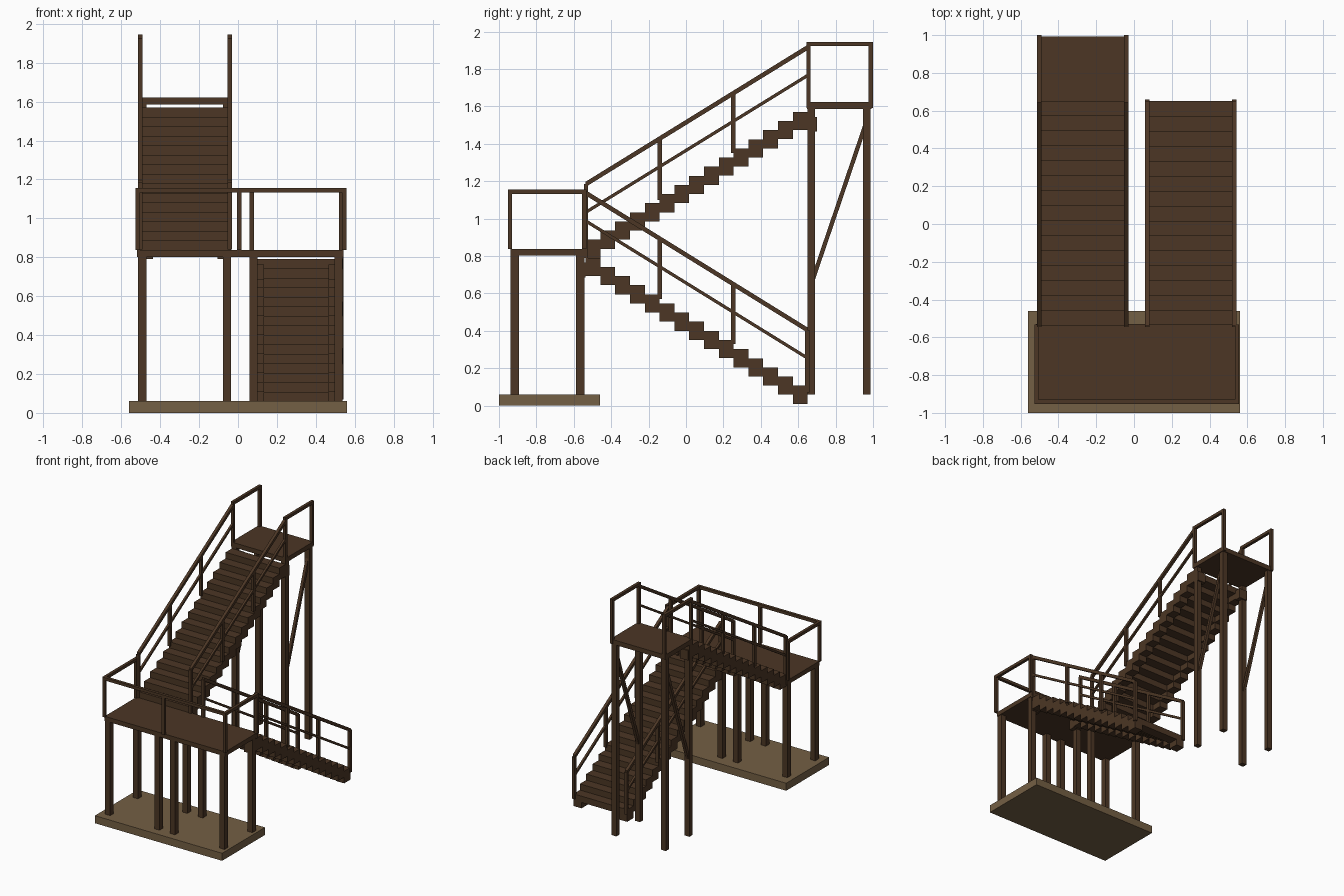
import bpy, bmesh

if "Cube" in bpy.data.objects:
    bpy.data.objects.remove(bpy.data.objects["Cube"])

def material(name, rgb):
    m = bpy.data.materials.new(name)
    m.diffuse_color = (*rgb, 1)
    m.use_nodes = True
    m.node_tree.nodes["Principled BSDF"].inputs["Base Color"].default_value = m.diffuse_color
    return m

WOOD = material("dark brown wood", (0.072, 0.037, 0.018))
SLAB = material("tan slab", (0.175, 0.115, 0.058))

def make(name, parts, mat=WOOD):
    """Each part is (x0, x1, side profile of (y, z) points), extruded along x."""
    bm = bmesh.new()
    for x0, x1, prof in parts:
        a = [bm.verts.new((x0, y, z)) for y, z in prof]
        b = [bm.verts.new((x1, y, z)) for y, z in prof]
        bm.faces.new(a)
        bm.faces.new(b[::-1])
        n = len(a)
        for i in range(n):
            j = (i + 1) % n
            bm.faces.new((a[j], a[i], b[i], b[j]))
    bmesh.ops.recalc_face_normals(bm, faces=bm.faces[:])
    me = bpy.data.meshes.new(name)
    bm.to_mesh(me)
    bm.free()
    me.materials.append(mat)
    ob = bpy.data.objects.new(name, me)
    bpy.context.collection.objects.link(ob)
    return ob

def box(x0, x1, y0, y1, z0, z1):
    return (x0, x1, [(y0, z0), (y1, z0), (y1, z1), (y0, z1)])

def slope(x0, x1, y0, z0, y1, z1, h):
    """Sloped bar with vertical cut ends, centred on the given line."""
    return (x0, x1, [(y0, z0 - h), (y1, z1 - h), (y1, z1 + h), (y0, z0 + h)])

# base slab
make("base_slab", [box(-0.56, 0.56, -1.0, -0.46, 0, 0.06)], SLAB)

# landings
make("middle_landing", [box(-0.518, 0.543, -0.937, -0.53, 0.802, 0.838)])
make("top_landing", [box(-0.513, -0.03, 0.647, 0.993, 1.585, 1.622)])

# legs
LEG_X = [(-0.513, -0.47), (-0.078, -0.035), (0.058, 0.101), (0.495, 0.538)]
make("middle_landing_legs", [box(a, b, y, y + 0.045, 0.06, 0.805)
                             for a, b in LEG_X for y in (-0.937, -0.587)])
make("top_landing_legs", [box(a, b, y, y + 0.04, 0.06, 1.59)
                          for a, b in LEG_X[:2] for y in (0.65, 0.947)])

# diagonal braces between the tall legs
make("leg_braces", [(a + 0.01, b - 0.01,
                     [(0.69, 0.675), (0.69, 0.745), (0.947, 1.50), (0.947, 1.43)])
                    for a, b in LEG_X[:2]])

# stair flights
N, Y0, Y1 = 15, -0.537, 0.65
D, R = (Y1 - Y0) / N, 0.0488

def flight(name, x0, x1, ground, up):
    treads, stringers = [], []
    w = 0.07
    for i in range(N):
        top = ground + R * (i + 1)
        a = Y0 + D * i if up > 0 else Y1 - D * (i + 1)
        treads.append(box(x0, x1, a, a + D, top - 0.05, top))
        for s0, s1 in ((x0, x0 + w), (x1 - w, x1)):
            stringers.append(box(s0, s1, a, a + D, top - 0.097, top - 0.05))
    # end pieces tucked under the landing above
    e0, e1 = (Y1, Y1 + 0.05) if up > 0 else (Y0 - 0.05, Y0)
    for s0, s1 in ((x0, x0 + w), (x1 - w, x1)):
        stringers.append(box(s0, s1, e0, e1, top - 0.105, top - 0.026))
    make(name + "_treads", treads)
    make(name + "_stringers", stringers)

flight("upper_flight", -0.508, -0.036, 0.838, 1)
flight("lower_flight", 0.063, 0.535, 0.058, -1)

# flight handrails, mid rails and posts
T = 0.023
def flight_rails(name, xs, za, zb, post_ends):
    rails, posts = [], []
    line = lambda y: za + (zb - za) * (y - Y0) / (Y1 - Y0)
    for x in xs:
        rails.append(slope(x, x + T, Y0, za, Y1, zb, 0.014))
        rails.append(slope(x + 0.003, x + T - 0.003, Y0, za - 0.15, Y1, zb - 0.15, 0.010))
        for y, z0 in post_ends:
            posts.append(box(x, x + T, y - T / 2, y + T / 2, z0, line(y)))
    make(name + "_handrails", rails)
    make(name + "_rail_posts", posts)

flight_rails("upper_flight", (-0.514, -0.053), 1.183, 1.915,
             ((-0.535, 0.84), (-0.14, 1.10), (0.252, 1.35)))
flight_rails("lower_flight", (0.059, 0.519), 1.138, 0.404,
             ((-0.535, 0.79), (-0.14, 0.57), (0.252, 0.33), (0.648, 0.07)))

# top landing railing: side rails only, open at the back
top = []
for x in (-0.514, -0.053):
    top.append(box(x, x + T, 0.643, 1.0, 1.922, 1.945))
    for y in (0.643, 0.977):
        top.append(box(x, x + T, y, y + T, 1.59, 1.922))
make("top_landing_railing", top)

# middle landing railing: front and both sides
X0, X1, F, B = -0.528, 0.557, -0.953, -0.533
rail = [box(X0, X1, F, F + T, 1.132, 1.155)]
for x in (X0, X1 - T):
    rail.append(box(x, x + T, F + T, B, 1.132, 1.155))
    rail.append(box(x, x + T, F, F + T, 0.838, 1.132))
    rail.append(box(x, x + T, B - T, B, 0.838, 1.132))
rail.append(box(-0.005, -0.005 + T, F, F + T, 0.838, 1.132))
make("middle_landing_railing", rail)
